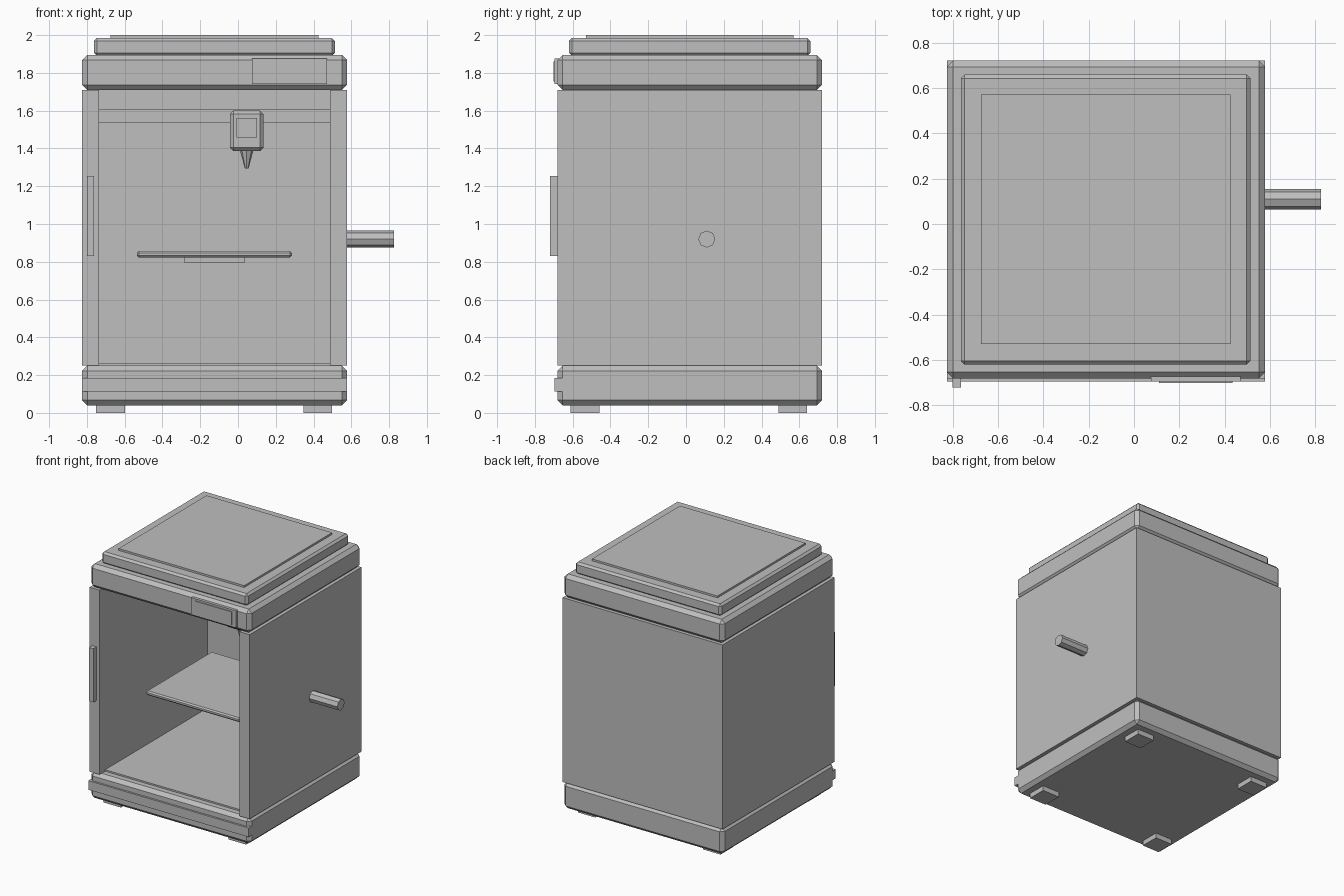
import bpy
import math

if "Cube" in bpy.data.objects:
    bpy.data.objects.remove(bpy.data.objects["Cube"], do_unlink=True)

GREY = (0.52, 0.52, 0.52, 1)
grey = bpy.data.materials.new("plain grey")
grey.use_nodes = True
grey.diffuse_color = GREY
grey.node_tree.nodes["Principled BSDF"].inputs["Base Color"].default_value = GREY


def finish(name, bevel=0):
    ob = bpy.context.object
    ob.name = name
    ob.data.materials.append(grey)
    if bevel:
        mod = ob.modifiers.new("chamfer", 'BEVEL')
        mod.width = bevel
        mod.segments = 1
    return ob


def box(name, x, y, z, bevel=0):
    """Box from its (min, max) range on each axis."""
    bpy.ops.mesh.primitive_cube_add(size=1, location=[sum(r) / 2 for r in (x, y, z)])
    bpy.context.object.scale = [r[1] - r[0] for r in (x, y, z)]
    bpy.ops.object.transform_apply(location=False, rotation=False, scale=True)
    return finish(name, bevel)


LEFT, RIGHT, FRONT, BACK = -0.825, 0.578, -0.68, 0.72
IN_L, IN_R = -0.737, 0.488
WALL_Z = (0.25, 1.71)

# Base, top frame and stepped lid
box("base", (LEFT, RIGHT), (FRONT, BACK), (0.04, 0.25), 0.027)
box("top_frame", (LEFT, RIGHT), (FRONT, BACK), (1.71, 1.895), 0.027)
box("lid", (-0.763, 0.513), (-0.62, 0.658), (1.89, 1.985), 0.016)
box("lid_panel", (-0.675, 0.425), (-0.53, 0.57), (1.98, 2.0))
box("base_trim", (LEFT, RIGHT), (-0.695, -0.65), (0.113, 0.185))

# Feet
for side, fx in (("right", -0.675), ("left", 0.422)):
    for end, fy in (("front", -0.535), ("back", 0.565)):
        box(f"foot_{end}_{side}", (fx - 0.076, fx + 0.076), (fy - 0.076, fy + 0.076), (0, 0.045))

# Chamber walls and floor
box("wall_right", (LEFT, IN_L), (FRONT, BACK), WALL_Z)
box("wall_left", (IN_R, RIGHT), (FRONT, BACK), WALL_Z)
box("wall_back", (IN_L, IN_R), (0.67, BACK), WALL_Z)
box("chamber_floor", (IN_L, IN_R), (-0.61, 0.67), (0.24, 0.262))

# Front details
box("door_handle", (-0.80, -0.763), (-0.72, FRONT), (0.83, 1.255))
box("display_frame", (0.075, 0.47), (-0.695, -0.67), (1.74, 1.875))
box("display_screen", (0.11, 0.435), (-0.702, -0.69), (1.755, 1.86))

# Build plate on its support
box("build_plate", (-0.535, 0.285), (-0.39, 0.43), (0.823, 0.857), 0.01)
box("plate_support", (-0.285, 0.038), (-0.14, 0.18), (0.795, 0.83))

# Cross rail carrying the print head
box("cross_rail", (IN_L, IN_R), (0.02, 0.09), (1.535, 1.605))
box("print_head", (-0.043, 0.135), (-0.11, 0.06), (1.387, 1.6), 0.018)
box("head_cover", (-0.008, 0.1), (-0.12, -0.1), (1.457, 1.562))
bpy.ops.mesh.primitive_cone_add(vertices=8, radius1=0.01, radius2=0.037, depth=0.1,
                                location=(0.046, -0.025, 1.345))
finish("nozzle")

# Spool holder on the side
bpy.ops.mesh.primitive_cylinder_add(vertices=8, radius=0.045, depth=0.255,
                                    location=(0.6975, 0.11, 0.92),
                                    rotation=(0, math.pi / 2, 0))
finish("spool_holder")
